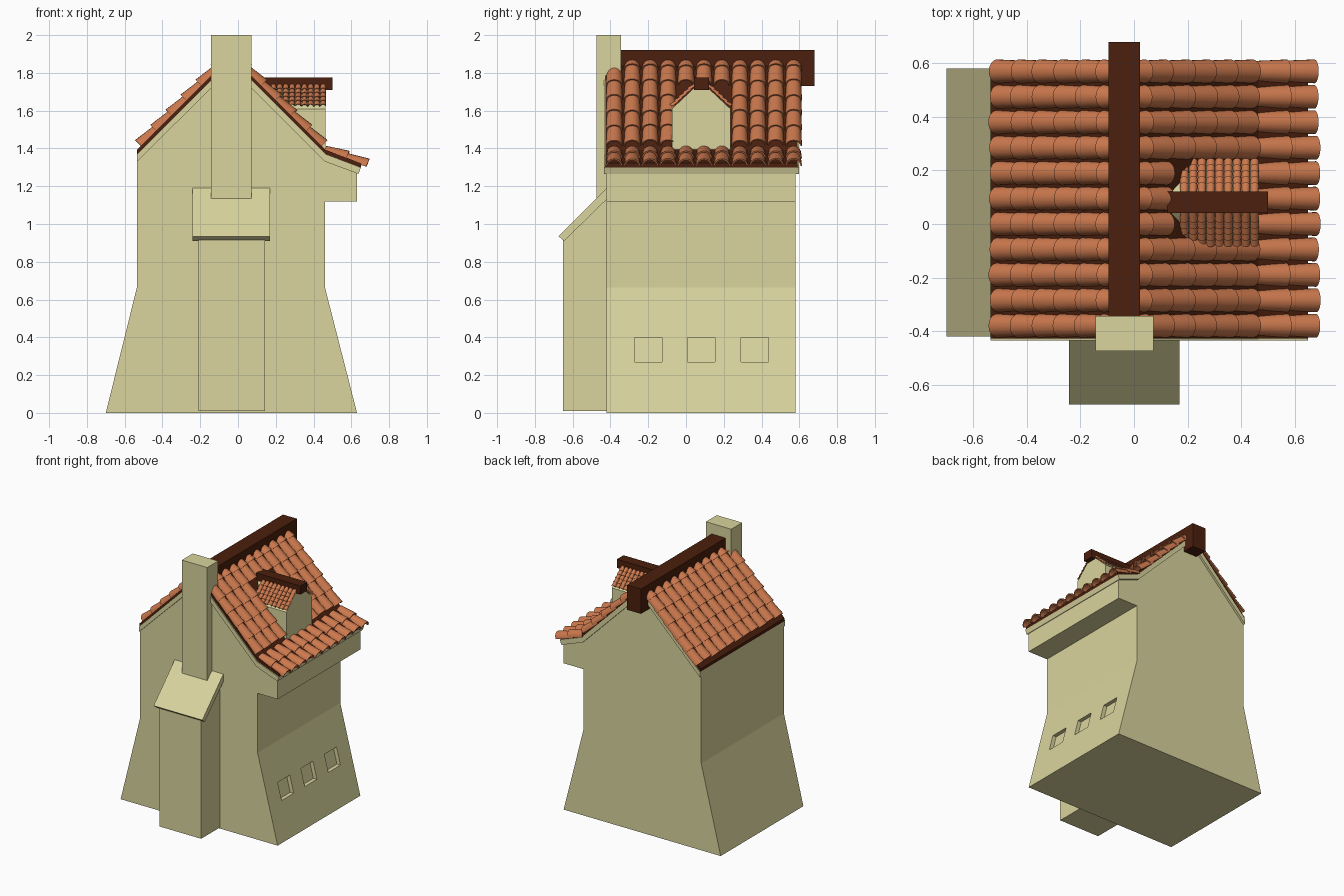
import bpy, bmesh, math, random
from mathutils import Vector

if "Cube" in bpy.data.objects:
    bpy.data.objects.remove(bpy.data.objects["Cube"])

random.seed(4)


def material(name, rgb):
    m = bpy.data.materials.new(name)
    m.diffuse_color = (*rgb, 1)
    m.use_nodes = True
    m.node_tree.nodes["Principled BSDF"].inputs["Base Color"].default_value = m.diffuse_color
    return m


PLASTER = material("pale plaster", (0.70, 0.66, 0.34))
TILE = material("terracotta", (0.60, 0.19, 0.075))
WOOD = material("dark wood", (0.07, 0.014, 0.004))


def finish(name, bm, mat):
    bmesh.ops.recalc_face_normals(bm, faces=bm.faces)
    me = bpy.data.meshes.new(name)
    bm.to_mesh(me)
    bm.free()
    me.materials.append(mat)
    ob = bpy.data.objects.new(name, me)
    bpy.context.collection.objects.link(ob)
    return ob


def prism(name, pts, axis, a, b, mat):
    """Extrude a profile: (x, z) points along y, or (y, z) points along x."""
    bm = bmesh.new()
    place = (lambda p, t: (p[0], t, p[1])) if axis == "y" else (lambda p, t: (t, p[0], p[1]))
    face = bm.faces.new([bm.verts.new(place(p, a)) for p in pts])
    ext = bmesh.ops.extrude_face_region(bm, geom=[face])["geom"]
    shift = Vector(place((0, 0), b - a))
    bmesh.ops.translate(bm, vec=shift, verts=[v for v in ext if isinstance(v, bmesh.types.BMVert)])
    return finish(name, bm, mat)


def box(name, x0, x1, y0, y1, z0, z1, mat):
    return prism(name, [(x0, z0), (x1, z0), (x1, z1), (x0, z1)], "y", y0, y1, mat)


def add_tile(bm, base, up, across, s0, s1, r0, r1, lift, thick, segs):
    """One tapered half-round tile, its lower end raised over the tile below."""
    normal = up.cross(across)
    if normal.z < 0:
        normal = -normal
    rings = []
    for s, r, h in ((s0, r0, lift), (s1, r1, 0)):
        for rad in (r, r - thick):
            ring = []
            for i in range(segs + 1):
                a = math.pi * i / segs
                p = base + up * s + across * (rad * math.cos(a)) + normal * (h + rad * math.sin(a))
                ring.append(bm.verts.new(p))
            rings.append(ring)
    lo_out, lo_in, hi_out, hi_in = rings
    for a, b in ((lo_out, hi_out), (hi_out, hi_in), (hi_in, lo_in), (lo_in, lo_out)):
        for i in range(segs):
            bm.faces.new((a[i], a[i + 1], b[i + 1], b[i]))
    for i in (0, segs):
        bm.faces.new((lo_out[i], hi_out[i], hi_in[i], lo_in[i]))


def tile_bank(name, bases, up, across, count, step, limit, size, segs, keep=lambda row, k: True):
    """Rows of overlapping tiles running up a slope from the eave points."""
    r0, r1, lift, thick = size
    bm = bmesh.new()
    up, across = Vector(up).normalized(), Vector(across)
    for row, base in enumerate(bases):
        for k in range(count):
            if keep(row, k):
                s0 = k * step + random.uniform(-0.04, 0.04) * step
                s1 = min(k * step + step * 1.35, limit)
                add_tile(bm, Vector(base), up, across, s0, s1, r0, r1, lift, thick, segs)
    ob = finish(name, bm, TILE)
    bpy.ops.object.select_all(action="DESELECT")
    ob.select_set(True)
    bpy.context.view_layer.objects.active = ob
    bpy.ops.object.shade_smooth_by_angle(angle=math.radians(35))


# House body with flared base and the overhanging right eave
body = prism("house_body", [
    (-0.70, 0), (0.63, 0), (0.46, 0.665), (0.46, 1.12), (0.63, 1.12), (0.63, 1.27),
    (0.46, 1.335), (-0.035, 1.83), (-0.535, 1.335), (-0.535, 0.665)], "y", -0.42, 0.58, PLASTER)

# Three recessed windows cut square to the sloping right wall
lean = 0.17 / 0.665
wall = lambda z: 0.63 - lean * z
for i, y in enumerate((-0.20, 0.08, 0.365)):
    cutter = prism("window_cutter_%d" % (i + 1), [
        (wall(0.27) - 0.03, 0.27), (wall(0.27) + 0.1, 0.27),
        (wall(0.40) + 0.1, 0.40), (wall(0.40) - 0.03, 0.40)], "y", y - 0.073, y + 0.073, PLASTER)
    cutter.hide_render = True
    cutter.display_type = "WIRE"
    mod = body.modifiers.new("window", "BOOLEAN")
    mod.operation = "DIFFERENCE"
    mod.solver = "EXACT"
    mod.object = cutter
    bpy.context.view_layer.objects.active = body
    bpy.ops.object.modifier_apply(modifier=mod.name)
    bpy.data.objects.remove(cutter)

# Roof slab and the dark boarding under the tiles
slope = [(-0.535, 1.37), (-0.035, 1.87), (0.465, 1.37), (0.65, 1.30)]
prism("roof_slab", slope + [(0.638, 1.265), (0.457, 1.332), (-0.035, 1.825), (-0.535, 1.33)],
      "y", -0.435, 0.597, PLASTER)
prism("roof_boarding", slope + [(x, z + 0.022) for x, z in reversed(slope)],
      "y", -0.427, 0.59, WOOD)

# Ridge beam
box("ridge_beam", -0.095, 0.022, -0.36, 0.68, 1.73, 1.92, WOOD)

# Chimney: stack, sloping shoulder and cap slab
box("chimney_stack", -0.143, 0.072, -0.475, -0.343, 1.13, 2.0, PLASTER)
prism("chimney_base", [(-0.65, 0.01), (-0.41, 0.01), (-0.41, 1.16), (-0.65, 0.93)],
      "x", -0.21, 0.143, PLASTER)
prism("chimney_cap", [(-0.675, 0.935), (-0.645, 0.91), (-0.41, 1.14), (-0.41, 1.20)],
      "x", -0.242, 0.17, PLASTER)

# Main roof tiles; three rows on the right stop above the dormer
rows = [-0.38 + 0.095 * i for i in range(11)]
BIG = (0.0445, 0.039, 0.014, 0.008)
tile_bank("left_roof_tiles", [(-0.50, y, 1.405) for y in rows], (1, 0, 1), (0, 1, 0),
          6, 0.113, 0.62, BIG, 12)
tile_bank("right_roof_tiles", [(0.43, y, 1.405) for y in rows], (-1, 0, 1), (0, 1, 0),
          6, 0.113, 0.62, BIG, 12, keep=lambda row, k: row not in (4, 5, 6) or k >= 4)
tile_bank("lower_eave_tiles", [(0.672, y, 1.292) for y in rows], (-0.185, 0, 0.072), (0, 1, 0),
          2, 0.113, 0.235, BIG, 12)

# Dormer with its own beam and small tiles
prism("dormer", [(-0.075, 1.34), (0.235, 1.34), (0.235, 1.61), (0.08, 1.755), (-0.075, 1.61)],
      "x", 0.0, 0.463, PLASTER)
box("dormer_beam", 0.125, 0.50, 0.042, 0.122, 1.71, 1.776, WOOD)
columns = [0.188 + 0.0328 * i for i in range(9)]
SMALL = (0.0163, 0.014, 0.007, 0.004)
for side, name in ((-1, "dormer_front_tiles"), (1, "dormer_back_tiles")):
    tile_bank(name, [(x, 0.08 + side * 0.15, 1.618) for x in columns], (0, -side, 0.94), (1, 0, 0),
              5, 0.031, 0.165, SMALL, 8)
